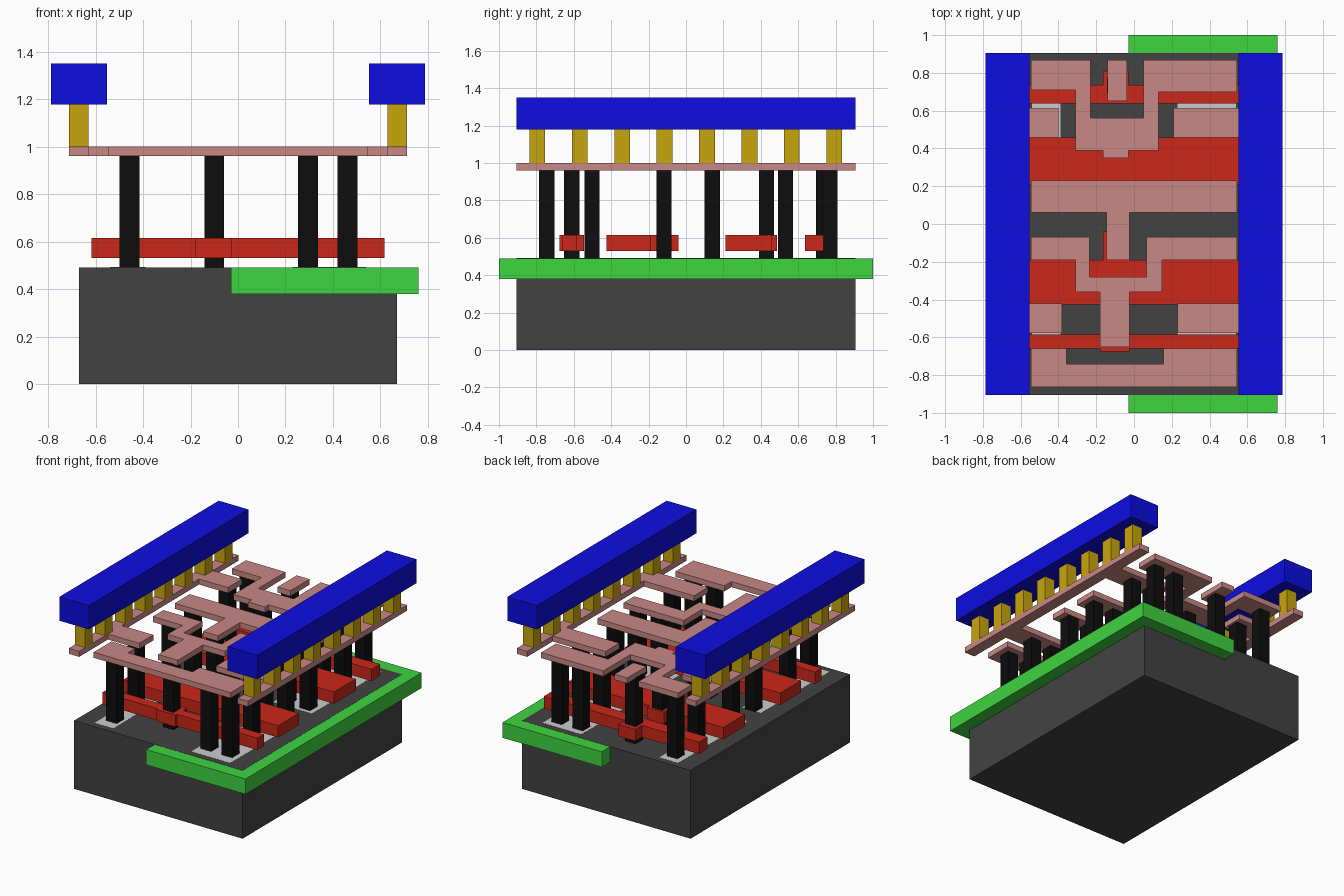
import bpy, bmesh


def material(name, rgb):
    m = bpy.data.materials.new(name)
    m.diffuse_color = (*rgb, 1)
    return m


DARK = material("dark_grey", (0.055, 0.055, 0.055))
LIGHT = material("light_grey", (0.6, 0.6, 0.6))
GREEN = material("green", (0.05, 0.66, 0.05))
RED = material("red", (0.6, 0.02, 0.01))
BLACK = material("black", (0.004, 0.004, 0.004))
PINK = material("pink", (0.58, 0.25, 0.24))
GOLD = material("gold", (0.58, 0.38, 0.004))
BLUE = material("blue", (0.004, 0.004, 0.75))


def plate(name, outline, z0, z1, mat):
    """Extrude a flat outline (x, y points) from z0 to z1."""
    bm = bmesh.new()
    base = bm.faces.new([bm.verts.new((x, y, z0)) for x, y in outline])
    top = bmesh.ops.extrude_face_region(bm, geom=[base])["geom"]
    bmesh.ops.translate(bm, vec=(0, 0, z1 - z0),
                        verts=[v for v in top if isinstance(v, bmesh.types.BMVert)])
    bmesh.ops.recalc_face_normals(bm, faces=bm.faces)
    mesh = bpy.data.meshes.new(name)
    bm.to_mesh(mesh)
    bm.free()
    mesh.materials.append(mat)
    ob = bpy.data.objects.new(name, mesh)
    bpy.context.collection.objects.link(ob)
    return ob


def box(name, x0, x1, y0, y1, z0, z1, mat):
    return plate(name, [(x0, y0), (x1, y0), (x1, y1), (x0, y1)], z0, z1, mat)


# Base block, well and the doped strips flush with its top
box("substrate", -0.67, 0.67, -0.905, 0.905, 0, 0.491, DARK)
box("well", -0.03, 0.76, -1, 1, 0.38, 0.49, GREEN)
for side, x0, x1 in (("left", -0.54, -0.39), ("right", 0.23, 0.54)):
    for end, y0, y1 in (("front", -0.86, -0.08), ("back", 0.07, 0.86)):
        box(f"diffusion_{side}_{end}", x0, x1, y0, y1, 0.42, 0.492, LIGHT)

# Gate bars, each with a contact pad: bar y0, y1, pad x0, x1, y0, y1
GATES = [(-0.66, -0.586, -0.18, -0.025, -0.675, -0.545),
         (-0.425, -0.19, -0.165, -0.03, -0.3, -0.04),
         (0.21, 0.457, -0.165, -0.03, 0.3, 0.487),
         (0.637, 0.735, -0.165, -0.03, 0.68, 0.81)]
for i, (y0, y1, px0, px1, py0, py1) in enumerate(GATES):
    back = i in (1, 2, 3)
    if back:   # pad sticks out of the rear edge
        outline = [(-0.617, y0), (0.617, y0), (0.617, y1), (px1, y1),
                   (px1, py1), (px0, py1), (px0, y1), (-0.617, y1)]
    else:      # pad sticks out on both edges
        outline = [(-0.617, y0), (px0, y0), (px0, py0), (px1, py0), (px1, y0), (0.617, y0),
                   (0.617, y1), (px1, y1), (px1, py1), (px0, py1), (px0, y1), (-0.617, y1)]
    plate(f"gate_{i + 1}", outline, 0.53, 0.615, RED)

# Square contact posts
ROWS = [-0.745, -0.503, -0.118, 0.14, 0.532, 0.77]
posts = [(x, y) for y in ROWS for x in (-0.457, 0.295, 0.462)]
posts += [(-0.1, y) for y in (-0.61, -0.118, 0.43, 0.735)]
for i, (x, y) in enumerate(posts):
    box(f"contact_post_{i + 1}", x - 0.042, x + 0.042, y - 0.041, y + 0.041, 0.489, 0.965, BLACK)

# Lower wiring layer
WIRES = {
    "wire_front": [(-0.545, -0.862), (0.545, -0.862), (0.545, -0.66), (0.157, -0.66),
                   (0.157, -0.74), (-0.357, -0.74), (-0.357, -0.66), (-0.545, -0.66)],
    "wire_lower_fork": [(-0.545, -0.19), (-0.31, -0.19), (-0.31, -0.36), (-0.18, -0.36),
                        (-0.18, -0.65), (-0.025, -0.65), (-0.025, -0.36), (0.147, -0.36),
                        (0.147, -0.19), (0.545, -0.19), (0.545, -0.07), (0.067, -0.07),
                        (0.067, -0.28), (-0.235, -0.28), (-0.235, -0.07), (-0.545, -0.07)],
    "wire_middle": [(-0.545, 0.06), (-0.145, 0.06), (-0.145, -0.19), (-0.025, -0.19),
                    (-0.025, 0.06), (0.545, 0.06), (0.545, 0.23), (-0.545, 0.23)],
    "wire_upper_fork": [(-0.545, 0.71), (-0.31, 0.71), (-0.31, 0.39), (-0.165, 0.39),
                        (-0.165, 0.35), (-0.03, 0.35), (-0.03, 0.39), (0.13, 0.39),
                        (0.13, 0.70), (0.545, 0.70), (0.545, 0.868), (0.05, 0.868),
                        (0.05, 0.56), (-0.23, 0.56), (-0.23, 0.868), (-0.545, 0.868)],
    "wire_back_tab": [(-0.14, 0.65), (-0.038, 0.65), (-0.038, 0.868), (-0.14, 0.868)],
}
for name, outline in WIRES.items():
    plate(name, outline, 0.96, 1.0, PINK)

# Supply rails with branches, via posts and the top beams
for side, s, reach in (("left", -1, (0.38, 0.40)), ("right", 1, (0.23, 0.21))):
    outline = [(0.712, -0.905), (0.712, 0.905), (0.63, 0.905),
               (0.63, 0.615), (reach[1], 0.615), (reach[1], 0.457), (0.63, 0.457),
               (0.63, -0.42), (reach[0], -0.42), (reach[0], -0.578), (0.63, -0.578),
               (0.63, -0.905)]
    plate(f"supply_rail_{side}", [(s * x, y) for x, y in outline], 0.96, 1.0, PINK)
    for i in range(8):
        y = -0.795 + i * 0.2268
        a, b = sorted((s * 0.63, s * 0.712))
        box(f"via_{side}_{i + 1}", a, b, y - 0.042, y + 0.042, 0.995, 1.185, GOLD)
    a, b = sorted((s * 0.552, s * 0.787))
    box(f"top_beam_{side}", a, b, -0.905, 0.905, 1.178, 1.35, BLUE)
